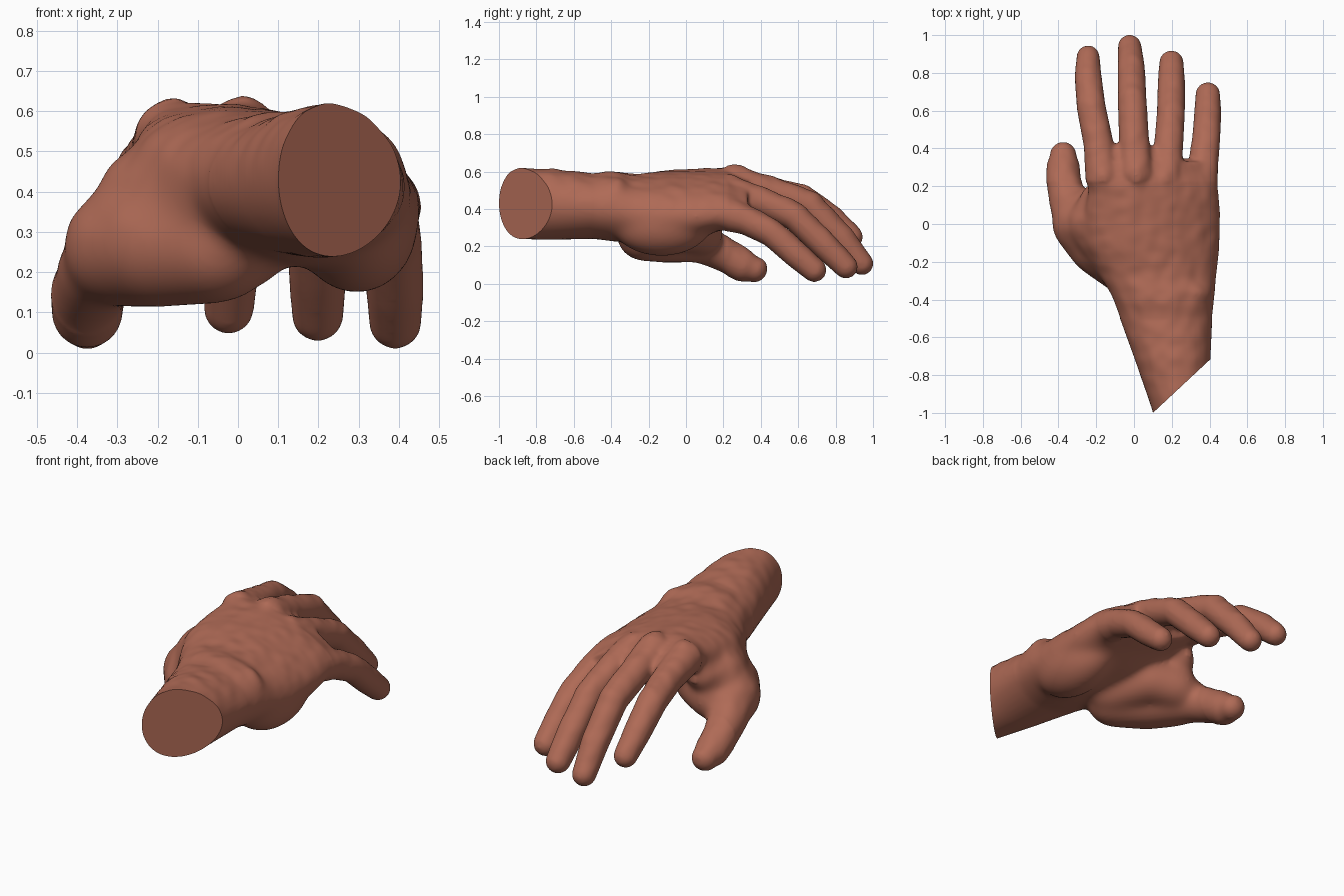
import bpy, bmesh, math
from mathutils import Vector, Matrix, noise

cube = bpy.data.objects.get("Cube")
if cube:
    bpy.data.objects.remove(cube, do_unlink=True)

skin = bpy.data.materials.new("warm brown clay")
skin.use_nodes = True
skin.diffuse_color = (0.43, 0.145, 0.093, 1)
bsdf = skin.node_tree.nodes["Principled BSDF"]
bsdf.inputs["Base Color"].default_value = skin.diffuse_color
bsdf.inputs["Roughness"].default_value = 0.7

bm = bmesh.new()


def ellipsoid(centre, radii, roll=0):
    m = (Matrix.Translation(centre) @ Matrix.Rotation(math.radians(roll), 4, 'Y')
         @ Matrix.Diagonal((*radii, 1)))
    bmesh.ops.create_icosphere(bm, subdivisions=3, radius=1, matrix=m)


def limb(points):
    """Rounded chain through (x, y, z, radius) joints."""
    for x, y, z, r in points:
        ellipsoid((x, y, z), (r, r, r))
    for a, b in zip(points, points[1:]):
        pa, pb = Vector(a[:3]), Vector(b[:3])
        d = pb - pa
        m = Matrix.Translation((pa + pb) / 2) @ d.to_track_quat('Z', 'Y').to_matrix().to_4x4()
        bmesh.ops.create_cone(bm, cap_ends=True, segments=24, radius1=a[3],
                              radius2=b[3], depth=d.length, matrix=m)


def loft(sections, n=40):
    """Skin over rounded rings (y, x, z, half width, half height, roll)."""
    rings = []
    for y, x, z, w, h, roll in sections:
        c, s = math.cos(math.radians(roll)), math.sin(math.radians(roll))
        ring = []
        for i in range(n):
            t = math.tau * i / n
            u, v = w * math.cos(t), h * math.sin(t)
            ring.append(bm.verts.new((x + u * c + v * s, y, z - u * s + v * c)))
        rings.append(ring)
    for a, b in zip(rings, rings[1:]):
        for i in range(n):
            j = (i + 1) % n
            bm.faces.new((a[i], a[j], b[j], b[i]))
    bm.faces.new(rings[0][::-1])
    bm.faces.new(rings[-1])


# Forearm, wrist and palm
loft([
    (-1.12, 0.27, 0.43, 0.14, 0.19, 0),
    (-0.98, 0.25, 0.43, 0.155, 0.19, 0),
    (-0.72, 0.205, 0.425, 0.20, 0.19, 0),
    (-0.50, 0.17, 0.415, 0.245, 0.175, 2),
    (-0.38, 0.155, 0.415, 0.275, 0.19, 5),
    (-0.28, 0.13, 0.40, 0.31, 0.18, 8),
    (-0.12, 0.10, 0.41, 0.36, 0.185, 11),
    (0.06, 0.10, 0.43, 0.37, 0.165, 14),
    (0.20, 0.105, 0.455, 0.355, 0.14, 16),
    (0.33, 0.10, 0.45, 0.31, 0.10, 17),
])

# Heel of the palm, thumb web and wrist bone
ellipsoid((0.295, -0.13, 0.32), (0.155, 0.27, 0.175))
limb([(-0.02, -0.25, 0.38, 0.15), (-0.22, 0.0, 0.38, 0.135), (-0.20, 0.14, 0.41, 0.085)])
ellipsoid((0.31, -0.37, 0.45), (0.11, 0.07, 0.125))

# Thumb and the fleshy mound below it
limb([(0.0, -0.18, 0.29, 0.14), (-0.10, 0.02, 0.30, 0.13), (-0.22, 0.08, 0.27, 0.12)])
limb([(-0.05, -0.23, 0.265, 0.145), (-0.19, -0.12, 0.265, 0.155), (-0.285, 0.0, 0.262, 0.152),
      (-0.345, 0.11, 0.205, 0.107), (-0.373, 0.22, 0.148, 0.094),
      (-0.375, 0.30, 0.099, 0.089), (-0.375, 0.365, 0.078, 0.071)])

# Fingers: knuckle, lower bone, middle joint, end joint, tip
fingers = [
    [(-0.165, 0.24, 0.535, 0.093), (-0.187, 0.42, 0.50, 0.08), (-0.227, 0.62, 0.455, 0.077),
     (-0.243, 0.78, 0.345, 0.072), (-0.243, 0.885, 0.25, 0.062)],
    [(0.01, 0.26, 0.54, 0.096), (0.0, 0.45, 0.495, 0.08), (-0.01, 0.66, 0.42, 0.077),
     (-0.015, 0.83, 0.245, 0.073), (-0.023, 0.94, 0.108, 0.063)],
    [(0.165, 0.23, 0.487, 0.093), (0.182, 0.40, 0.442, 0.078), (0.195, 0.58, 0.362, 0.075),
     (0.198, 0.75, 0.197, 0.073), (0.198, 0.855, 0.092, 0.065)],
    [(0.345, 0.17, 0.387, 0.098), (0.367, 0.32, 0.342, 0.08), (0.383, 0.46, 0.272, 0.075),
     (0.39, 0.59, 0.155, 0.072), (0.391, 0.686, 0.074, 0.066)],
]
for finger in fingers:
    limb(finger)
    # Knuckle bump and the tendon running back to the wrist
    kx, ky, kz, kr = finger[0]
    ellipsoid((kx, ky, kz + 0.02), (0.065, 0.09, 0.08))
    limb([(kx, ky, kz + 0.05, 0.036),
          (kx * 0.75 + 0.03, ky - 0.22, kz * 0.65 + 0.215, 0.032),
          (kx * 0.4 + 0.09, ky - 0.46, kz * 0.3 + 0.39, 0.02)])

# Webs of skin between neighbouring fingers
for a, b in zip(fingers, fingers[1:]):
    middle = (Vector(a[1][:3]) + Vector(b[1][:3])) / 2
    ellipsoid(middle + Vector((0, -0.10, 0)), (0.08, 0.09, 0.07))

bmesh.ops.recalc_face_normals(bm, faces=bm.faces)
mesh = bpy.data.meshes.new("hand")
bm.to_mesh(mesh)
bm.free()
hand = bpy.data.objects.new("hand", mesh)
bpy.context.collection.objects.link(hand)

# Fuse the parts into one soft surface
remesh = hand.modifiers.new("fuse", 'REMESH')
remesh.mode = 'VOXEL'
remesh.voxel_size = 0.01
smooth = hand.modifiers.new("soften", 'SMOOTH')
smooth.factor = 0.5
smooth.iterations = 14
bpy.context.view_layer.update()
fused = bpy.data.meshes.new_from_object(hand.evaluated_get(bpy.context.evaluated_depsgraph_get()))
hand.modifiers.clear()
hand.data = fused
fused.name = "hand"

bm = bmesh.new()
bm.from_mesh(fused)

# Blend the palm masses together, leaving the fingers and forearm crisp
palm = [v for v in bm.verts if -0.5 < v.co.y < 0.22]
for _ in range(40):
    bmesh.ops.smooth_vert(bm, verts=palm, factor=0.5,
                          use_axis_x=True, use_axis_y=True, use_axis_z=True)
bm.normal_update()

# Uneven skin on the back of the hand
shifts = [(v, v.normal * 0.006 * max(0, v.normal.z) * noise.noise(v.co * 14)) for v in bm.verts]
for v, shift in shifts:
    v.co += shift

# Slanted flat cut through the forearm
cut = bmesh.ops.bisect_plane(bm, geom=bm.verts[:] + bm.edges[:] + bm.faces[:],
                             plane_co=(0.25, -0.86, 0.4), plane_no=(0.28, -0.30, 0),
                             clear_outer=True)
rim = [e for e in cut["geom_cut"] if isinstance(e, bmesh.types.BMEdge)]
bmesh.ops.holes_fill(bm, edges=rim, sides=0)
bmesh.ops.recalc_face_normals(bm, faces=bm.faces)
bm.to_mesh(fused)
bm.free()

fused.materials.clear()
fused.materials.append(skin)
for p in fused.polygons:
    p.material_index = 0
bpy.context.view_layer.objects.active = hand
hand.select_set(True)
bpy.ops.object.shade_smooth_by_angle(angle=math.radians(40))
